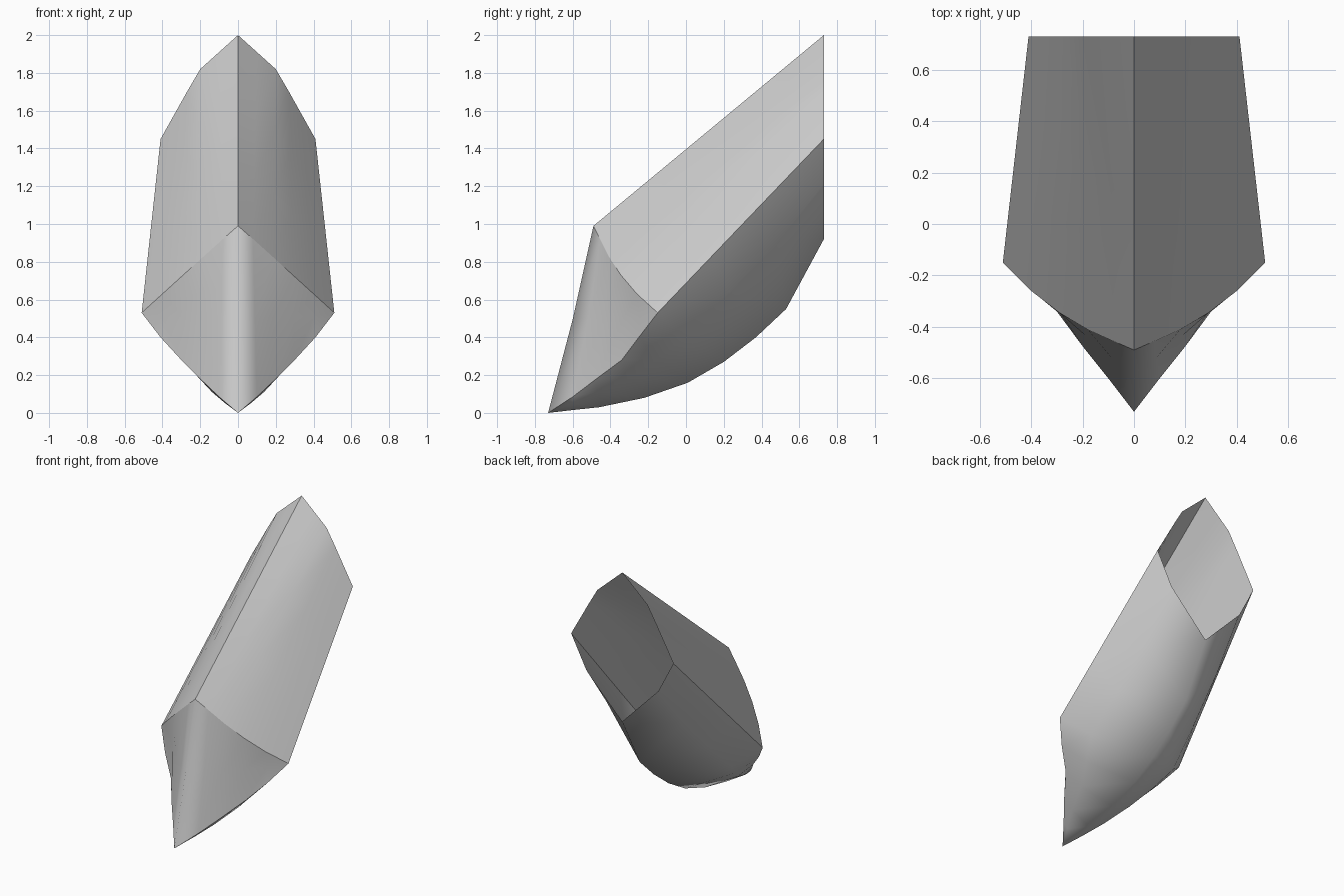
import bpy, bmesh, math
from mathutils import Vector

cube = bpy.data.objects.get("Cube")
if cube:
    bpy.data.objects.remove(cube)

grey = bpy.data.materials.new("pale_grey")
grey.use_nodes = True
grey.diffuse_color = (0.6, 0.6, 0.6, 1)
grey.node_tree.nodes["Principled BSDF"].inputs["Base Color"].default_value = (0.6, 0.6, 0.6, 1)


def points(*coords):
    return [Vector(c) for c in coords]


def blend(a, b, t, shift=Vector((0, 0, 0))):
    return [p.lerp(q, t) + shift for p, q in zip(a, b)]


def mirrored_shell(name, rows, sharp_angle):
    """Skin between rows of points on the left, repeated on the right."""
    bm = bmesh.new()
    for side in (1, -1):
        grid = [[bm.verts.new((p.x * side, p.y, p.z)) for p in row] for row in rows]
        for a, b in zip(grid, grid[1:]):
            for i in range(len(a) - 1):
                bm.faces.new((a[i], a[i + 1], b[i + 1], b[i]))
    bmesh.ops.remove_doubles(bm, verts=bm.verts[:], dist=0.0005)
    bmesh.ops.recalc_face_normals(bm, faces=bm.faces[:])
    # Face the skin away from the middle of the body
    middle = Vector((0, 0.1, 0.85))
    if sum(f.normal.dot(f.calc_center_median() - middle) * f.calc_area() for f in bm.faces) < 0:
        bmesh.ops.reverse_faces(bm, faces=bm.faces[:])
    mesh = bpy.data.meshes.new(name)
    bm.to_mesh(mesh)
    bm.free()
    mesh.materials.append(grey)
    obj = bpy.data.objects.new(name, mesh)
    bpy.context.collection.objects.link(obj)
    bpy.ops.object.select_all(action='DESELECT')
    obj.select_set(True)
    bpy.context.view_layer.objects.active = obj
    bpy.ops.object.shade_smooth_by_angle(angle=math.radians(sharp_angle))
    return obj


# Outlines shared by the parts, each from the centre line to the side corner
corner = (0.51, -0.15, 0.53)
brow = points((0, -0.49, 0.99), (0.08, -0.455, 0.92), (0.18, -0.41, 0.83),
              (0.29, -0.345, 0.73), (0.4, -0.26, 0.63), corner)
chin = points((0, -0.73, 0), (0.1, -0.6, 0.085), (0.2, -0.475, 0.18),
              (0.3, -0.34, 0.28), (0.41, -0.25, 0.4), corner)
back_arch = points((0, 0.73, 2), (0.1, 0.73, 1.91), (0.2, 0.73, 1.82),
                   (0.27, 0.73, 1.7), (0.34, 0.73, 1.575), (0.41, 0.73, 1.45))

# Ridged roof
mirrored_shell("roof", [blend(brow, back_arch, i / 3) for i in range(4)], 35)

# Pointed front, slightly hollow, with a soft centre line
hollow = Vector((0, 0.01, 0))
front_middle = blend(chin, brow, 0.5, hollow)
front_middle[-1] = Vector(corner)
mirrored_shell("pointed_front", [chin, front_middle, brow], 180)

# Hull from the side edge down to the rounded keel, open at the back
side_edge = chin + [Vector(corner).lerp(back_arch[-1], i / 3) for i in (1, 2, 3)]
keel = points((0, -0.73, 0), (0, -0.6, 0.015), (0, -0.46, 0.03), (0, -0.22, 0.08),
              (0, 0.01, 0.16), (0, 0.2, 0.27), (0, 0.37, 0.4), (0, 0.53, 0.55),
              (0, 0.73, 0.92))
bilge = blend(keel, side_edge, 0.62)
for i, p in enumerate(bilge):
    bulge = 0.007 * min(i, 5)
    p += Vector((bulge, 0, -bulge * 0.9))
mirrored_shell("hull", [side_edge, bilge, keel], 180)
